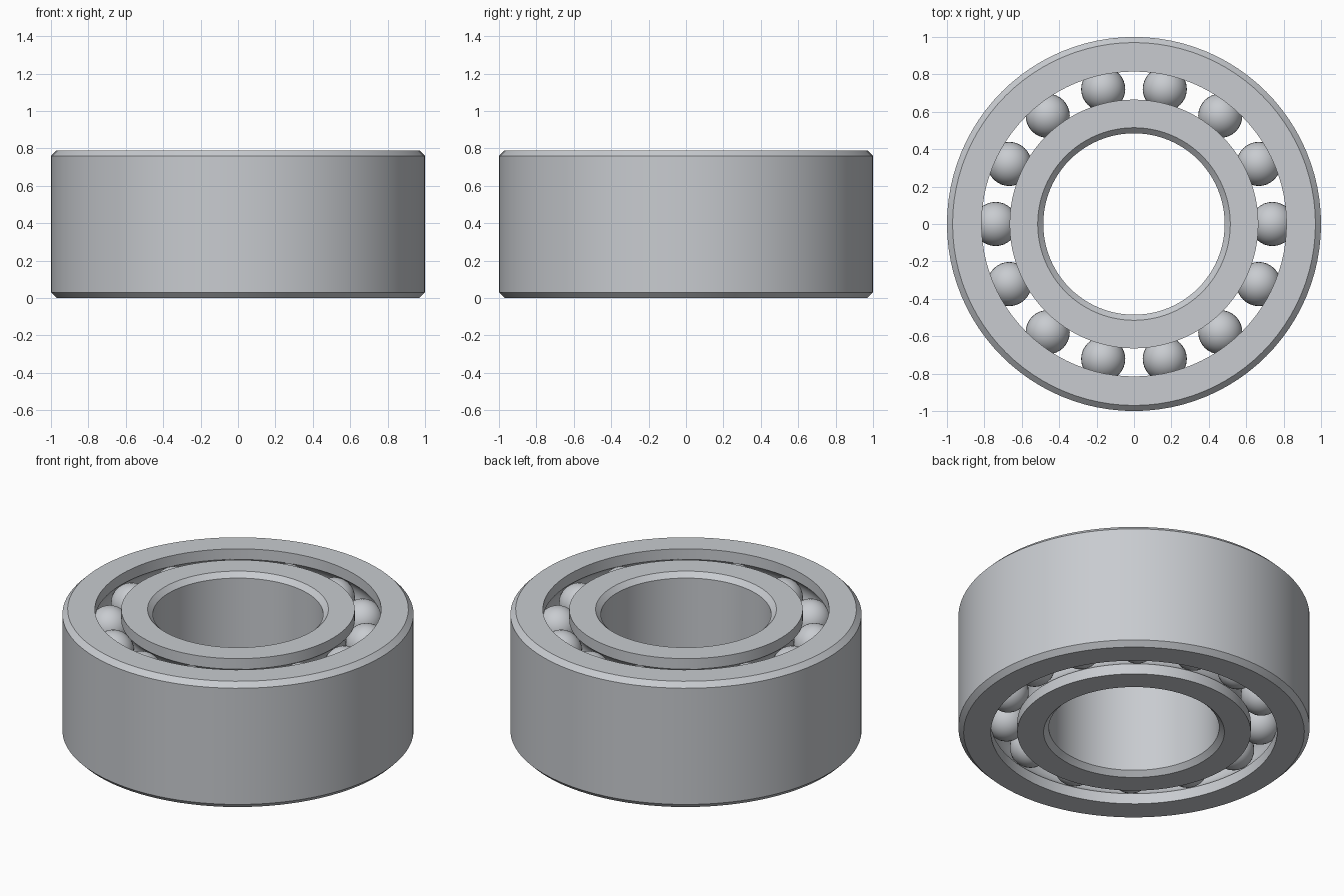
import bpy, bmesh, math

cube = bpy.data.objects.get("Cube")
if cube:
    bpy.data.objects.remove(cube)

HEIGHT = 0.79
CHAMFER = 0.03
PITCH = 0.74            # radius of the ball circle
BALL_R = 0.118
BALLS = 14
ROWS = (0.16, HEIGHT - 0.16)
SEGMENTS = 96

steel = bpy.data.materials.new("steel_grey")
steel.use_nodes = True
colour = (0.58, 0.60, 0.63, 1)
steel.diffuse_color = colour
steel.node_tree.nodes["Principled BSDF"].inputs["Base Color"].default_value = colour


def add_object(name, bm):
    mesh = bpy.data.meshes.new(name)
    bm.to_mesh(mesh)
    bm.free()
    mesh.materials.append(steel)
    obj = bpy.data.objects.new(name, mesh)
    bpy.context.collection.objects.link(obj)
    bpy.ops.object.select_all(action='DESELECT')
    obj.select_set(True)
    bpy.context.view_layer.objects.active = obj
    bpy.ops.object.shade_smooth_by_angle(angle=math.radians(30))
    return obj


def race_wall(radius, side):
    """Upward profile of a raceway wall with a round groove at each ball row."""
    points = [(radius, 0)]
    groove = BALL_R + 0.002
    half = math.acos(abs(radius - PITCH) / groove)
    for z in ROWS:
        for i in range(13):
            a = -half + 2 * half * i / 12
            points.append((PITCH + side * groove * math.cos(a), z + groove * math.sin(a)))
    return points + [(radius, HEIGHT)]


def chamfered_wall(radius, side):
    """Downward profile of a plain wall with chamfered ends."""
    inset = radius - side * CHAMFER
    return [(inset, HEIGHT), (radius, HEIGHT - CHAMFER), (radius, CHAMFER), (inset, 0)]


def lathe(name, profile):
    bm = bmesh.new()
    verts = [bm.verts.new((r, 0, z)) for r, z in profile]
    edges = [bm.edges.new((a, b)) for a, b in zip(verts, verts[1:] + verts[:1])]
    bmesh.ops.spin(bm, geom=verts + edges, axis=(0, 0, 1), cent=(0, 0, 0),
                   angle=math.tau, steps=SEGMENTS, use_merge=True)
    bmesh.ops.remove_doubles(bm, verts=bm.verts, dist=0.0001)
    bmesh.ops.recalc_face_normals(bm, faces=bm.faces)
    return add_object(name, bm)


# Inner and outer rings
lathe("outer_ring", race_wall(0.815, 1) + chamfered_wall(1.0, 1))
lathe("inner_ring", race_wall(0.665, -1) + chamfered_wall(0.485, -1))

# Two rows of balls sharing one mesh
bm = bmesh.new()
bmesh.ops.create_uvsphere(bm, u_segments=32, v_segments=16, radius=BALL_R)
first = add_object("ball", bm)
for row, z in zip(("lower", "upper"), ROWS):
    for i in range(BALLS):
        ball = first if first.name == "ball" else first.copy()
        if ball is not first:
            bpy.context.collection.objects.link(ball)
        ball.name = f"{row}_ball_{i + 1}"
        a = math.tau * i / BALLS
        ball.location = (PITCH * math.cos(a), PITCH * math.sin(a), z)
